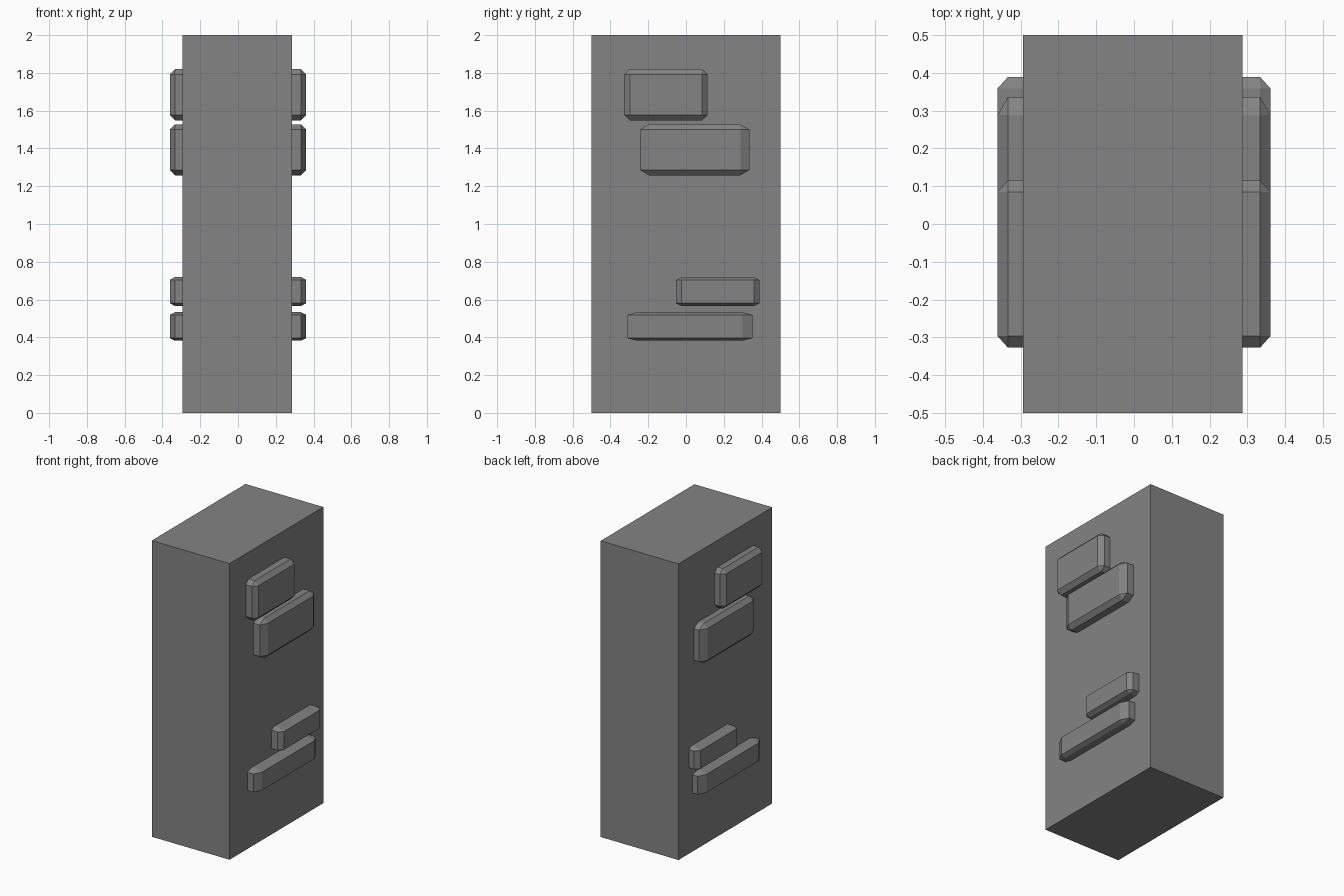
import bpy, bmesh

if "Cube" in bpy.data.objects:
    bpy.data.objects.remove(bpy.data.objects["Cube"])

# Dark grey shared by all parts
grey = bpy.data.materials.new("dark_grey")
grey.diffuse_color = (0.23, 0.23, 0.23, 1)
grey.use_nodes = True
grey.node_tree.nodes["Principled BSDF"].inputs["Base Color"].default_value = grey.diffuse_color


def box(name, lo, hi, chamfer=None):
    """Box between two corners, optionally with a separate chamfer size per axis."""
    bm = bmesh.new()
    bmesh.ops.create_cube(bm, size=2)
    if chamfer:
        bmesh.ops.bevel(bm, geom=bm.edges[:], offset=0.5, segments=1,
                        affect='EDGES', profile=0.5)
    for v in bm.verts:
        for i in range(3):
            side = 1 if v.co[i] > 0 else -1
            inset = chamfer[i] if chamfer and abs(v.co[i]) < 0.75 else 0
            v.co[i] = (hi[i] if side > 0 else lo[i]) - side * inset
    mesh = bpy.data.meshes.new(name)
    bm.to_mesh(mesh)
    bm.free()
    mesh.materials.append(grey)
    obj = bpy.data.objects.new(name, mesh)
    bpy.context.collection.objects.link(obj)
    return obj


# Main upright slab
box("body", (-0.294, -0.5, 0), (0.287, 0.5, 2))

# Chamfered blocks running through the slab and standing out on both sides:
# name, y range, z range, chamfer in y and z
blocks = [
    ("upper_block_top", -0.327, 0.115, 1.549, 1.820, 0.030, 0.028),
    ("upper_block_bottom", -0.244, 0.336, 1.258, 1.528, 0.048, 0.028),
    ("lower_block_top", -0.053, 0.389, 0.566, 0.719, 0.030, 0.015),
    ("lower_block_bottom", -0.311, 0.352, 0.382, 0.533, 0.053, 0.014),
]
for name, y0, y1, z0, z1, cy, cz in blocks:
    box(name, (-0.361, y0, z0), (0.361, y1, z1), (0.027, cy, cz))
